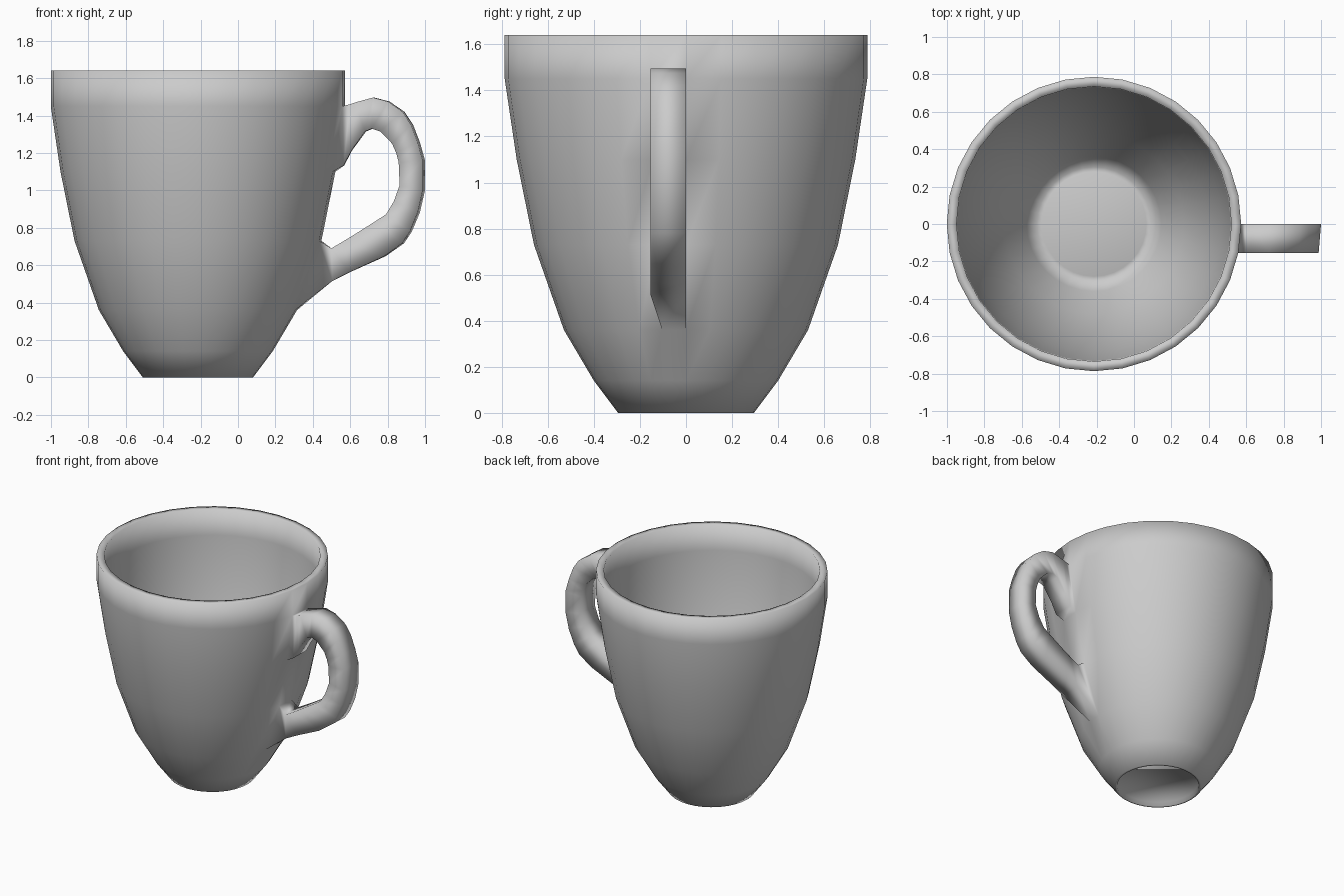
import bpy, bmesh
from math import cos, sin, tau

if "Cube" in bpy.data.objects:
    bpy.data.objects.remove(bpy.data.objects["Cube"])

SIDES = 32
CENTER_X = -0.214
DEPTH = -0.155      # handle runs from y = 0 to this depth

# (radius, z): outer wall upward, over the rim, inner wall downward
OUTER = [(0.295, 0), (0.40, 0.14), (0.53, 0.36), (0.66, 0.73),
         (0.735, 1.10), (0.787, 1.45), (0.787, 1.64)]
INNER = [(0.735, 1.64), (0.732, 1.45), (0.685, 1.10), (0.61, 0.73),
         (0.48, 0.38), (0.36, 0.18), (0.305, 0.08), (0.28, 0.09)]
FOOT = [(0.28, 0.0), (0.275, 0.03)]   # shallow recess under the base

# Handle sections: outer x, z and inner x, z
HANDLE = [(0.60, 1.46, 0.568, 1.133), (0.63, 1.47, 0.61, 1.213),
          (0.728, 1.496, 0.685, 1.315), (0.81, 1.475, 0.723, 1.33),
          (0.89, 1.42, 0.77, 1.315), (0.936, 1.352, 0.835, 1.25),
          (0.973, 1.256, 0.858, 1.20), (1.0, 1.16, 0.872, 1.15),
          (1.0, 1.0, 0.877, 1.027), (0.973, 0.883, 0.845, 0.94),
          (0.93, 0.78, 0.803, 0.872), (0.888, 0.717, 0.745, 0.835),
          (0.79, 0.648, 0.632, 0.765), (0.60, 0.563, 0.565, 0.727),
          (0.504, 0.515, 0.499, 0.69)]

bm = bmesh.new()


def ring(r, z):
    return [bm.verts.new((CENTER_X + r * cos(tau * i / SIDES),
                          r * sin(tau * i / SIDES), z)) for i in range(SIDES)]


def bridge(a, b, skip=None):
    n = len(a)
    for i in range(n):
        if i != skip:
            j = (i + 1) % n
            bm.faces.new((a[i], a[j], b[j], b[i]))


# Cup wall, leaving two openings where the handle grows out
profile = FOOT[::-1] + OUTER + INNER
rings = [ring(r, z) for r, z in profile]
first = len(FOOT)
for k in range(len(rings) - 1):
    bridge(rings[k], rings[k + 1], SIDES - 1 if k - first in (2, 4) else None)
bm.faces.new(rings[0][::-1])
bm.faces.new(rings[-1])


def opening(outer, inner):
    o, i = rings[first + outer], rings[first + inner]
    return [o[0], o[-1], i[-1], i[0]]


# Handle, joined to the wall openings at both ends
sections = [opening(5, 4)]
for ox, oz, ix, iz in HANDLE:
    slant = 0.013 * max(0, ox - 0.5) / 0.5
    sections.append([bm.verts.new(p) for p in (
        (ox, 0, oz), (ox - slant, DEPTH, oz),
        (ix - slant, DEPTH, iz), (ix, 0, iz))])
sections.append(opening(2, 3))
for a, b in zip(sections, sections[1:]):
    bridge(a, b)

bmesh.ops.recalc_face_normals(bm, faces=bm.faces)
for f in bm.faces:
    f.smooth = True
mesh = bpy.data.meshes.new("mug")
bm.to_mesh(mesh)
bm.free()
mug = bpy.data.objects.new("mug", mesh)
bpy.context.collection.objects.link(mug)
